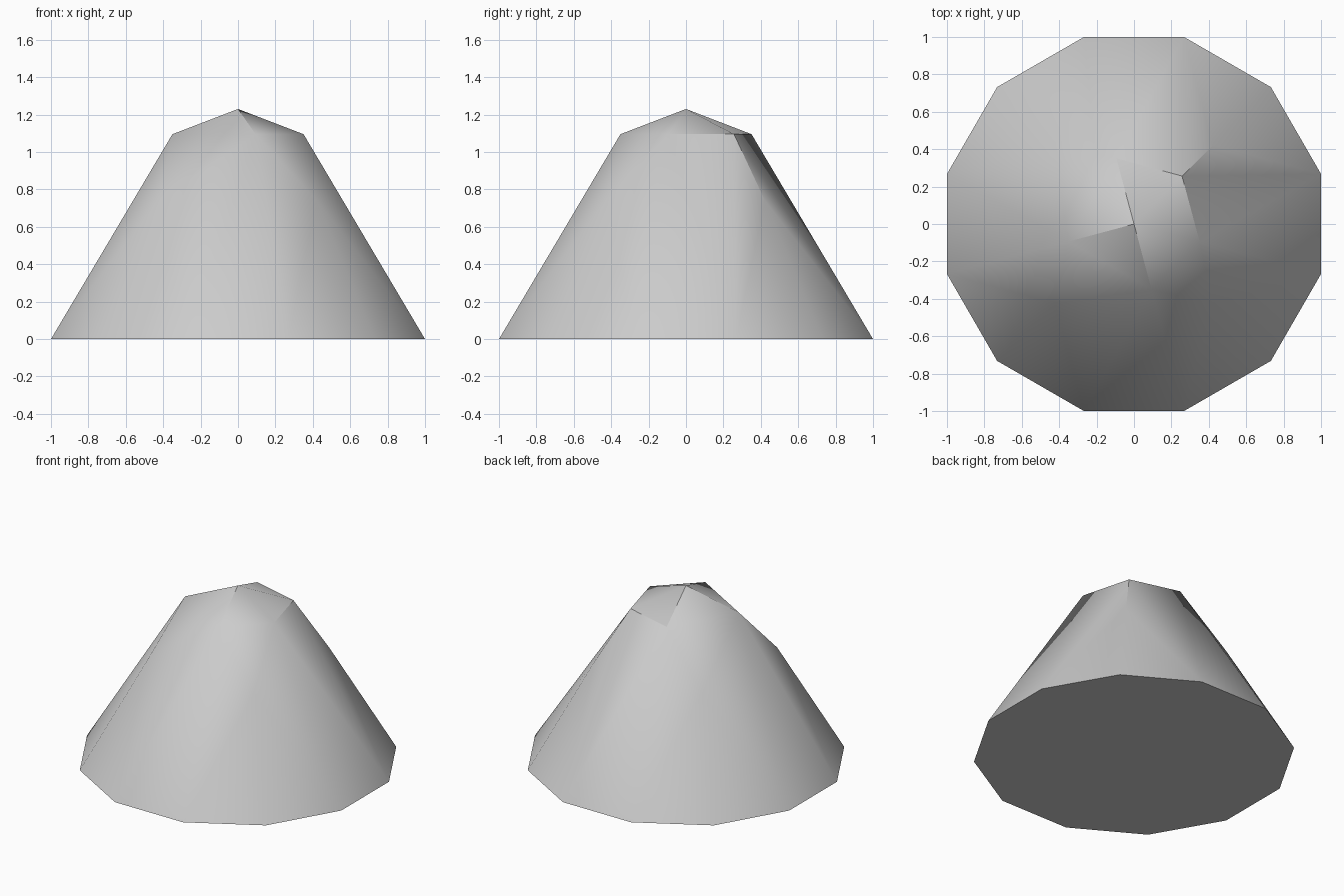
import bpy
import bmesh
from math import cos, sin, radians

cube = bpy.data.objects.get("Cube")
if cube:
    bpy.data.objects.remove(cube, do_unlink=True)

# Plain grey rock
grey = bpy.data.materials.new("rock_grey")
grey.use_nodes = True
colour = (0.6, 0.6, 0.6, 1)
grey.diffuse_color = colour
grey.node_tree.nodes["Principled BSDF"].inputs["Base Color"].default_value = colour


def ring(bm, radius, height, angles):
    """Add a ring of corner points at the given angles in degrees."""
    for a in angles:
        t = radians(a)
        bm.verts.new((radius * cos(t), radius * sin(t), height))


bm = bmesh.new()
# Twelve-sided foot
ring(bm, 1.035, 0, range(15, 375, 30))
# Four shoulder corners
ring(bm, 0.597, 0.74, range(45, 405, 90))
# Uneven five-sided rim and the peak
ring(bm, 0.363, 1.095, (-75, -15, 45, 105, 195))
ring(bm, 0, 1.23, (0,))

# Skin the corners into a closed faceted mound with one flat underside
bmesh.ops.convex_hull(bm, input=bm.verts[:])
bmesh.ops.dissolve_limit(bm, angle_limit=radians(0.5),
                         verts=bm.verts[:], edges=bm.edges[:])
bmesh.ops.recalc_face_normals(bm, faces=bm.faces[:])

mesh = bpy.data.meshes.new("mound")
bm.to_mesh(mesh)
bm.free()
mesh.materials.append(grey)
mound = bpy.data.objects.new("mound", mesh)
bpy.context.collection.objects.link(mound)

# Soft sides with crisp foot and rim
bpy.context.view_layer.objects.active = mound
mound.select_set(True)
bpy.ops.object.shade_smooth_by_angle(angle=radians(30))
